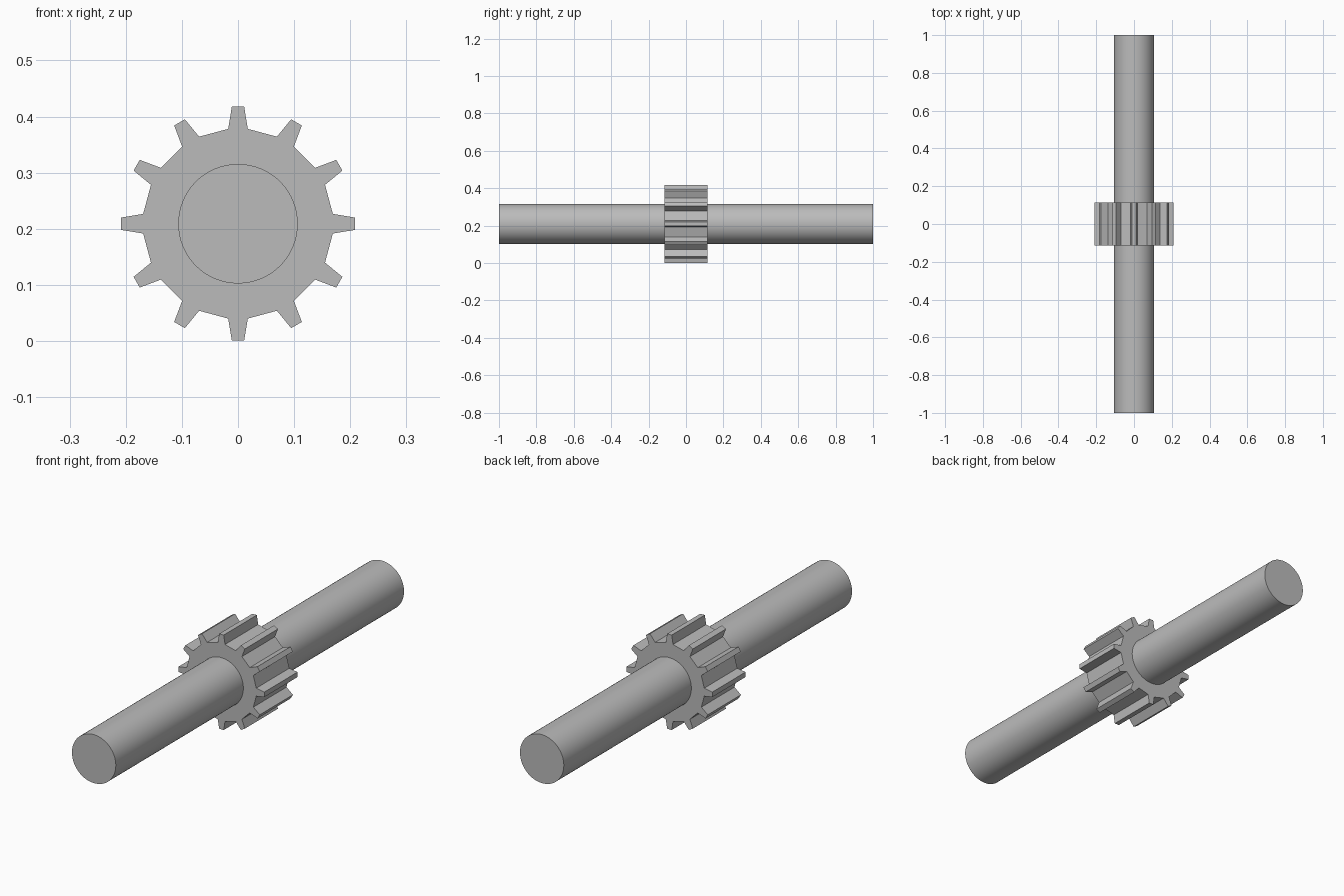
import bpy
import bmesh
from math import pi, radians
from mathutils import Matrix, Vector

if "Cube" in bpy.data.objects:
    bpy.data.objects.remove(bpy.data.objects["Cube"], do_unlink=True)

TEETH = 12
CENTRE_Z = 0.209
HALF_WIDTH = 0.115

# Plain grey metal
grey = bpy.data.materials.new("grey_metal")
grey.use_nodes = True
colour = (0.5, 0.5, 0.5, 1)
grey.diffuse_color = colour
grey.node_tree.nodes["Principled BSDF"].inputs["Base Color"].default_value = colour

# Shaft: smooth round bar along y
bpy.ops.mesh.primitive_cylinder_add(vertices=64, radius=0.1065, depth=2,
                                    location=(0, 0, CENTRE_Z), rotation=(pi / 2, 0, 0))
shaft = bpy.context.object
shaft.name = "shaft"
shaft.data.materials.append(grey)
bpy.ops.object.shade_smooth_by_angle(angle=radians(30))

# Gear: one tapered tooth profile repeated around the axis, then extruded
tooth = [(-0.0175, 0.169), (-0.011, 0.2085), (0.011, 0.2085), (0.0175, 0.169)]
bm = bmesh.new()
outline = []
for i in range(TEETH):
    turn = Matrix.Rotation(i * 2 * pi / TEETH, 3, 'Y')
    outline += [bm.verts.new(turn @ Vector((x, -HALF_WIDTH, z))) for x, z in tooth]
face = bm.faces.new(outline)
side = bmesh.ops.extrude_face_region(bm, geom=[face])
moved = [v for v in side["geom"] if isinstance(v, bmesh.types.BMVert)]
bmesh.ops.translate(bm, verts=moved, vec=(0, 2 * HALF_WIDTH, 0))
bmesh.ops.recalc_face_normals(bm, faces=bm.faces)
mesh = bpy.data.meshes.new("gear")
bm.to_mesh(mesh)
bm.free()
mesh.materials.append(grey)
gear = bpy.data.objects.new("gear", mesh)
gear.location.z = CENTRE_Z
bpy.context.collection.objects.link(gear)
